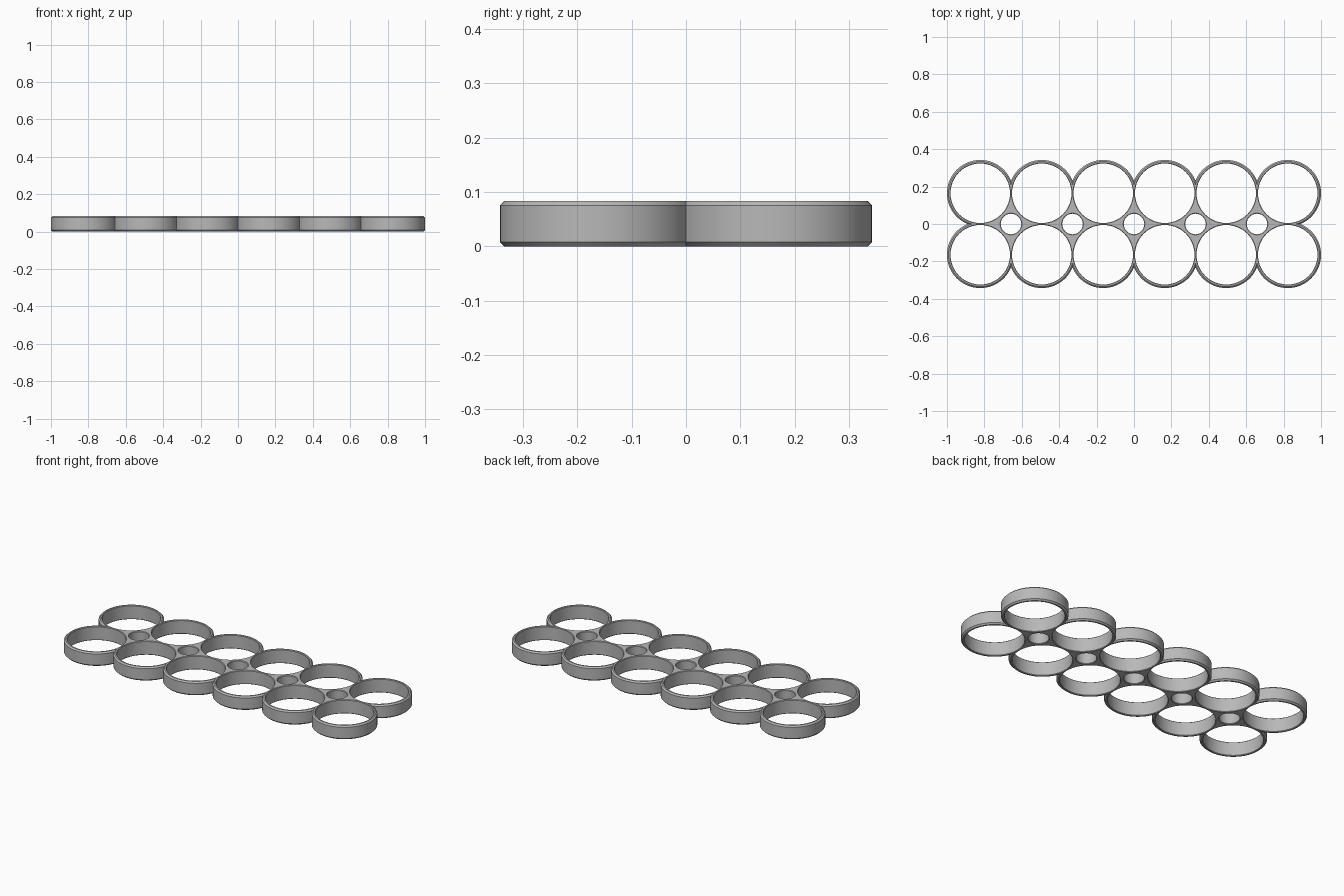
import bpy, bmesh
from math import pi, acos, cos, sin

cube = bpy.data.objects.get("Cube")
if cube:
    bpy.data.objects.remove(cube)

COLS = 6
PITCH = 0.3288        # spacing of the rings
R_OUT = 0.178         # ring outer radius
R_IN = 0.159          # ring opening radius
R_SMALL = 0.055       # web opening radius
HEIGHT = 0.083
BEVEL = 0.008         # outer edge chamfer
HOLE_BEVEL = 0.003    # opening edge chamfer
HALF = PITCH / 2

metal = bpy.data.materials.new("mid grey")
metal.use_nodes = True
grey = (0.48, 0.48, 0.48, 1)
metal.diffuse_color = grey
metal.node_tree.nodes["Principled BSDF"].inputs["Base Color"].default_value = grey


def column_x(i):
    return (i - (COLS - 1) / 2) * PITCH


def arc(cx, cy, r, start, end, steps):
    """Points along an arc, leaving out the last one."""
    return [(cx + r * cos(start + (end - start) * k / steps),
             cy + r * sin(start + (end - start) * k / steps)) for k in range(steps)]


def outline(r):
    """Scalloped outer edge of the two joined rows of rings."""
    a = acos(HALF / r)
    pts = []
    for i in range(COLS):                       # front row, left to right
        start = pi / 2 if i == 0 else pi
        end = 2.5 * pi if i == COLS - 1 else 2 * pi
        pts += arc(column_x(i), -HALF, r, start + a, end - a, 48)
    for i in reversed(range(COLS)):             # back row, right to left
        start = -pi / 2 if i == COLS - 1 else 0
        end = 1.5 * pi if i == 0 else pi
        pts += arc(column_x(i), HALF, r, start + a, end - a, 48)
    return pts


def wall(bm, layers):
    """Skin a stack of closed loops; return the bottom and top rim edges."""
    loops = [[bm.verts.new((x, y, z)) for x, y in pts] for pts, z in layers]
    n = len(loops[0])
    for low, high in zip(loops, loops[1:]):
        for k in range(n):
            m = (k + 1) % n
            bm.faces.new((low[k], low[m], high[m], high[k]))
    return [[bm.edges.get((lp[k], lp[(k + 1) % n])) for k in range(n)]
            for lp in (loops[0], loops[-1])]


def opening(bm, cx, cy, r, steps):
    """Through hole with chamfered rims."""
    b = HOLE_BEVEL
    return wall(bm, [(arc(cx, cy, r + d, 0, 2 * pi, steps), z) for d, z in
                     ((b, 0), (0, b), (0, HEIGHT - b), (b, HEIGHT))])


bm = bmesh.new()

# Outer wall with chamfered edges
rims = [wall(bm, [(outline(R_OUT - d), z) for d, z in
                  ((BEVEL, 0), (0, BEVEL), (0, HEIGHT - BEVEL), (BEVEL, HEIGHT))])]

# Large openings in both rows
for i in range(COLS):
    for cy in (-HALF, HALF):
        rims.append(opening(bm, column_x(i), cy, R_IN, 72))

# Small openings in the web between four rings
for i in range(COLS - 1):
    rims.append(opening(bm, column_x(i) + HALF, 0, R_SMALL, 48))

# Flat bottom and top
for side in (0, 1):
    edges = [e for rim in rims for e in rim[side]]
    bmesh.ops.triangle_fill(bm, use_beauty=True, use_dissolve=False, edges=edges)

bmesh.ops.recalc_face_normals(bm, faces=bm.faces)
mesh = bpy.data.meshes.new("ring_holder")
bm.to_mesh(mesh)
bm.free()
mesh.materials.append(metal)

holder = bpy.data.objects.new("ring_holder", mesh)
bpy.context.collection.objects.link(holder)
bpy.ops.object.select_all(action='DESELECT')
holder.select_set(True)
bpy.context.view_layer.objects.active = holder
bpy.ops.object.shade_smooth_by_angle(angle=pi / 6)
